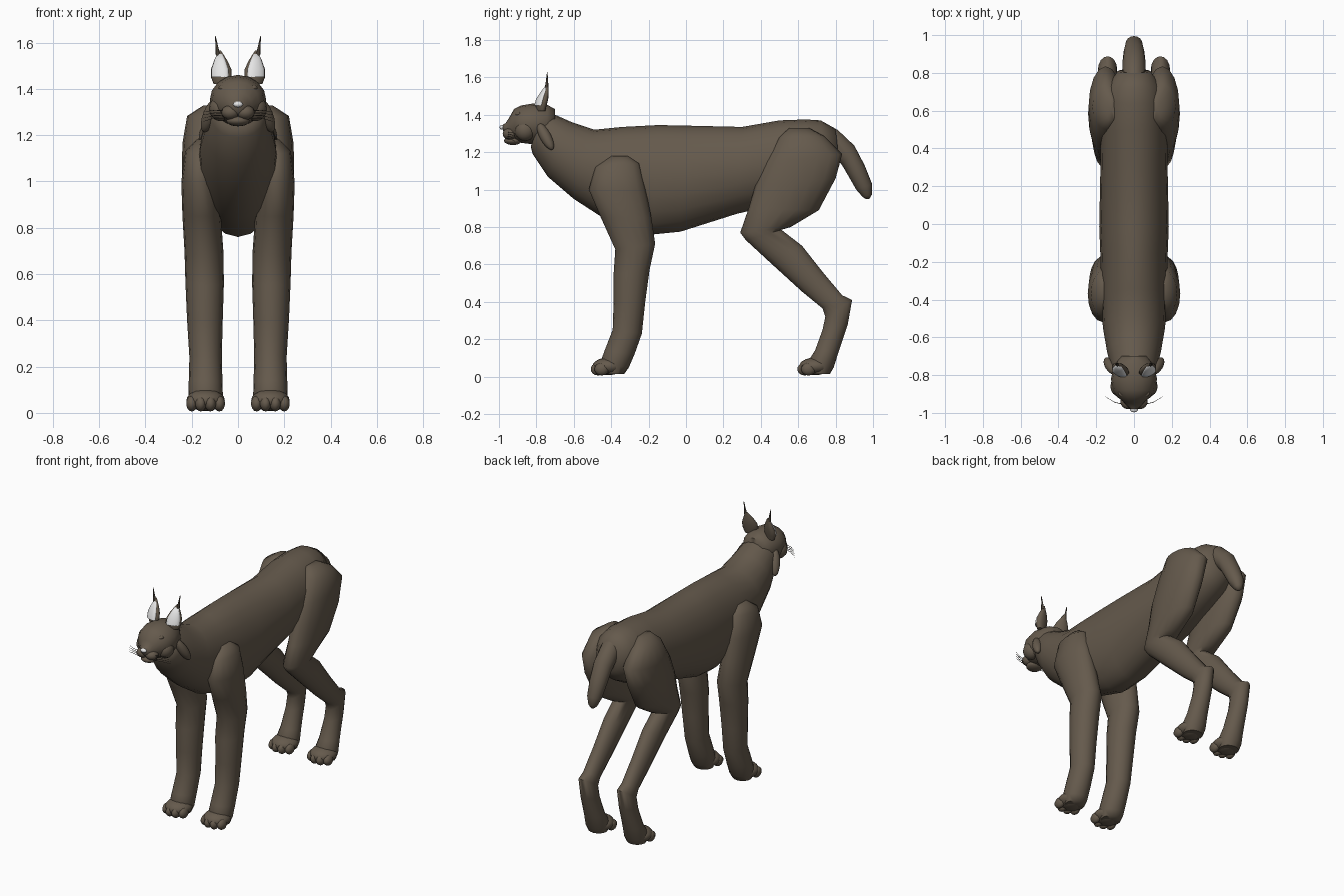
import bpy, bmesh, math
from mathutils import Vector, Matrix


def material(name, rgb):
    m = bpy.data.materials.new(name)
    m.diffuse_color = (*rgb, 1)
    return m


FUR = material("brown fur", (0.130, 0.102, 0.073))
WHITE = material("pale grey", (0.78, 0.78, 0.78))
DARK = material("dark fur", (0.06, 0.048, 0.036))


def finish(name, bm, mat, angle=60):
    bmesh.ops.recalc_face_normals(bm, faces=bm.faces)
    me = bpy.data.meshes.new(name)
    bm.to_mesh(me)
    bm.free()
    me.materials.append(mat)
    ob = bpy.data.objects.new(name, me)
    bpy.context.collection.objects.link(ob)
    bpy.context.view_layer.objects.active = ob
    ob.select_set(True)
    bpy.ops.object.shade_smooth_by_angle(angle=math.radians(angle))
    ob.select_set(False)
    return ob


def tube(name, rings, mat=FUR, n=16, matrix=None):
    """Skin elliptical rings given as (centre, half axis a, half axis b)."""
    bm = bmesh.new()
    loops = []
    for c, a, b in rings:
        c, a, b = Vector(c), Vector(a), Vector(b)
        loops.append([bm.verts.new(c + a * math.cos(t * math.tau / n) + b * math.sin(t * math.tau / n))
                      for t in range(n)])
    for p, q in zip(loops, loops[1:]):
        for i in range(n):
            j = (i + 1) % n
            bm.faces.new((p[i], p[j], q[j], q[i]))
    for cap in (loops[0], loops[-1]):
        c = bm.verts.new(sum((v.co for v in cap), Vector()) / n)
        for i in range(n):
            bm.faces.new((cap[i], cap[(i + 1) % n], c))
    if matrix:
        bm.transform(matrix)
    return finish(name, bm, mat)


def side_tube(name, rows, sx=1, mat=FUR, n=16):
    """Rows hold both side outline points, centre x and half width."""
    rings = []
    for y1, z1, y2, z2, x, w in rows:
        rings.append(((x * sx, (y1 + y2) / 2, (z1 + z2) / 2), (w, 0, 0),
                      (0, (y2 - y1) / 2, (z2 - z1) / 2)))
    return tube(name, rings, mat, n)


def blob(name, c, r, mat=FUR, rot=(0, 0, 0), seg=16):
    bm = bmesh.new()
    bmesh.ops.create_uvsphere(bm, u_segments=seg, v_segments=seg // 2 + 2, radius=1)
    m = Matrix.Translation(c)
    for ax, ang in zip("XYZ", rot):
        m = m @ Matrix.Rotation(math.radians(ang), 4, ax)
    bm.transform(m @ Matrix.Diagonal((*r, 1)))
    return finish(name, bm, mat)


# Torso and neck
side_tube("body", [
    (-0.76, 1.42, -0.83, 1.23, 0, 0.10), (-0.70, 1.40, -0.82, 1.19, 0, 0.122),
    (-0.61, 1.36, -0.74, 1.07, 0, 0.143), (-0.49, 1.32, -0.60, 0.95, 0, 0.165),
    (-0.34, 1.335, -0.43, 0.84, 0, 0.172), (-0.15, 1.345, -0.18, 0.76, 0, 0.178),
    (0.0, 1.342, -0.03, 0.775, 0, 0.184), (0.3, 1.335, 0.27, 0.87, 0, 0.178),
    (0.5, 1.37, 0.48, 0.92, 0, 0.175), (0.64, 1.375, 0.64, 0.99, 0, 0.165),
    (0.72, 1.37, 0.75, 1.05, 0, 0.14), (0.80, 1.325, 0.82, 1.13, 0, 0.085)], n=20)

# Tail
side_tube("tail", [
    (0.68, 1.36, 0.72, 1.20, 0, 0.06), (0.81, 1.32, 0.79, 1.18, 0, 0.062),
    (0.90, 1.235, 0.835, 1.13, 0, 0.06), (0.955, 1.13, 0.87, 1.07, 0, 0.055),
    (0.995, 1.03, 0.91, 1.0, 0, 0.045), (0.995, 0.975, 0.945, 0.96, 0, 0.027),
    (0.98, 0.95, 0.96, 0.95, 0, 0.01)])

# Skull and jaw
side_tube("head", [
    (-0.70, 1.43, -0.70, 1.28, 0, 0.07), (-0.74, 1.452, -0.75, 1.25, 0, 0.105),
    (-0.82, 1.46, -0.82, 1.242, 0, 0.122), (-0.88, 1.45, -0.88, 1.25, 0, 0.112),
    (-0.92, 1.43, -0.91, 1.26, 0, 0.09), (-0.945, 1.385, -0.93, 1.27, 0, 0.06),
    (-0.965, 1.355, -0.955, 1.28, 0, 0.04), (-0.982, 1.345, -0.975, 1.30, 0, 0.022)])
blob("chin", (0, -0.925, 1.262), (0.05, 0.048, 0.024))
blob("nose", (0, -0.983, 1.333), (0.021, 0.014, 0.013), WHITE)

FRONT_LEG = [
    (-0.40, 1.18, -0.31, 1.18, 0.15, 0.03), (-0.485, 1.12, -0.25, 1.14, 0.165, 0.063),
    (-0.52, 1.0, -0.215, 1.0, 0.165, 0.08), (-0.455, 0.85, -0.185, 0.85, 0.157, 0.083),
    (-0.378, 0.68, -0.165, 0.71, 0.147, 0.084), (-0.387, 0.55, -0.195, 0.57, 0.144, 0.083),
    (-0.387, 0.4, -0.218, 0.4, 0.143, 0.077), (-0.392, 0.25, -0.236, 0.23, 0.14, 0.07),
    (-0.435, 0.14, -0.275, 0.12, 0.14, 0.073), (-0.46, 0.07, -0.305, 0.05, 0.14, 0.075),
    (-0.44, 0.015, -0.33, 0.015, 0.14, 0.06)]
HIND_LEG = [
    (0.55, 1.328, 0.66, 1.328, 0.12, 0.03), (0.50, 1.28, 0.74, 1.285, 0.145, 0.075),
    (0.42, 1.14, 0.835, 1.19, 0.15, 0.09), (0.37, 1.02, 0.80, 1.06, 0.155, 0.088),
    (0.335, 0.90, 0.71, 0.89, 0.15, 0.08), (0.29, 0.77, 0.56, 0.80, 0.145, 0.07),
    (0.32, 0.73, 0.51, 0.785, 0.142, 0.066), (0.45, 0.61, 0.62, 0.70, 0.14, 0.06),
    (0.62, 0.455, 0.73, 0.56, 0.14, 0.053), (0.73, 0.365, 0.835, 0.435, 0.14, 0.05),
    (0.745, 0.32, 0.888, 0.41, 0.14, 0.051), (0.73, 0.25, 0.865, 0.28, 0.14, 0.052),
    (0.69, 0.14, 0.815, 0.13, 0.14, 0.062), (0.645, 0.07, 0.79, 0.05, 0.14, 0.073),
    (0.66, 0.015, 0.77, 0.015, 0.14, 0.06)]

for s, side in ((1, "left"), (-1, "right")):
    # Legs, paws and toes
    for part, rows, py in (("front", FRONT_LEG, -0.415), ("hind", HIND_LEG, 0.69)):
        side_tube(f"{side}_{part}_leg", rows, s)
        blob(f"{side}_{part}_paw", (0.14 * s, py, 0.055), (0.083, 0.085, 0.047))
        for i, dx in enumerate((-0.06, -0.021, 0.021, 0.06)):
            y = py - (0.055 if abs(dx) < 0.03 else 0.035)
            blob(f"{side}_{part}_toe_{i}", (0.14 * s + dx, y, 0.04), (0.025, 0.04, 0.034), seg=10)

    # Face
    blob(f"{side}_muzzle", (0.032 * s, -0.94, 1.298), (0.04, 0.04, 0.032))
    blob(f"{side}_cheek", (0.075 * s, -0.86, 1.315), (0.05, 0.055, 0.055))
    blob(f"{side}_ruff", (0.122 * s, -0.752, 1.285), (0.03, 0.03, 0.085), rot=(28, -18 * s, 0))
    blob(f"{side}_eye", (0.054 * s, -0.918, 1.376), (0.015, 0.012, 0.011), WHITE, seg=10)
    blob(f"{side}_brow", (0.055 * s, -0.895, 1.40), (0.03, 0.022, 0.014), rot=(0, -15 * s, 0))

    # Ear shell, pale lining and tuft, turned slightly outwards
    turn = Matrix.Translation((0.072 * s, -0.775, 0)) @ Matrix.Rotation(math.radians(22 * s), 4, "Z")
    shape = [(0, 0, 1.42, 0.035), (0, 0, 1.45, 0.048), (0.004, 0.008, 1.485, 0.047),
             (0.01, 0.018, 1.52, 0.032), (0.016, 0.026, 1.55, 0.014), (0.02, 0.03, 1.565, 0.006)]
    tube(f"{side}_ear", [((x * s, y, z), (w, 0, 0), (0, w * 0.5 + 0.002, 0))
                         for x, y, z, w in shape], FUR, 14, turn)
    tube(f"{side}_ear_lining", [((x * s, y - w * 0.32, z), (w * 0.84, 0, 0), (0, w * 0.36, 0))
                                for x, y, z, w in shape[1:5]], WHITE, 14, turn)
    tube(f"{side}_ear_tuft", [((x * s, y, z), (r, 0, 0), (0, r, 0)) for x, y, z, r in (
        (0.086, -0.745, 1.545, 0.010), (0.091, -0.743, 1.58, 0.006), (0.098, -0.742, 1.628, 0.0015))],
        DARK, 8)

    # Whiskers
    for i in range(4):
        z = 1.305 - 0.011 * i
        tube(f"{side}_whisker_{i}", [((x * s, y, z + dz), (0, 0, r), (0, r, 0)) for x, y, dz, r in (
            (0.05, -0.955, 0, 0.002), (0.10, -0.945, 0.002, 0.0016),
            (0.15, -0.915, -0.004 - 0.003 * i, 0.0008))], DARK, 5)
